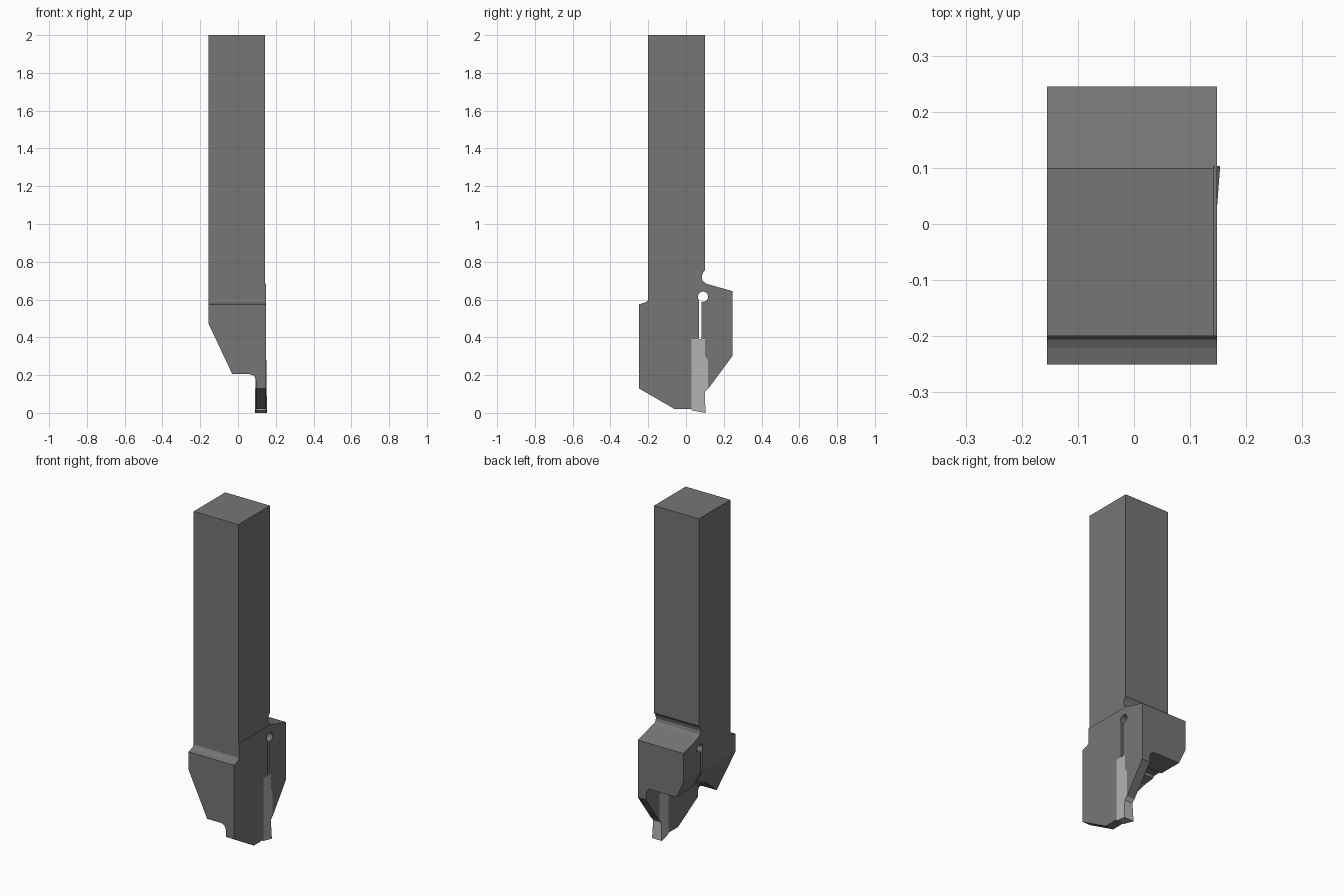
import bpy, bmesh, math

if "Cube" in bpy.data.objects:
    bpy.data.objects.remove(bpy.data.objects["Cube"])


def make_material(name, value):
    mat = bpy.data.materials.new(name)
    mat.diffuse_color = (value, value, value, 1)
    mat.use_nodes = True
    mat.node_tree.nodes["Principled BSDF"].inputs["Base Color"].default_value = mat.diffuse_color
    return mat


steel = make_material("dark_steel", 0.18)
carbide = make_material("light_carbide", 0.45)


def loft(name, sections, mat):
    """Closed solid through a list of matching 3D loops."""
    bm = bmesh.new()
    rings = [[bm.verts.new(p) for p in s] for s in sections]
    n = len(rings[0])
    for a, b in zip(rings, rings[1:]):
        for i in range(n):
            j = (i + 1) % n
            bm.faces.new((a[i], a[j], b[j], b[i]))
    bm.faces.new(rings[0])
    bm.faces.new(rings[-1])
    bmesh.ops.recalc_face_normals(bm, faces=bm.faces)
    mesh = bpy.data.meshes.new(name)
    bm.to_mesh(mesh)
    bm.free()
    obj = bpy.data.objects.new(name, mesh)
    obj.data.materials.append(mat)
    bpy.context.collection.objects.link(obj)
    return obj


def side_prism(name, pts, x0, x1, mat):
    """Side profile (y, z) extruded along x."""
    return loft(name, [[(x, y, z) for y, z in pts] for x in (x0, x1)], mat)


def arc(cx, cz, r, a0, a1, n):
    return [(cx + r * math.cos(math.radians(a0 + (a1 - a0) * i / n)),
             cz + r * math.sin(math.radians(a0 + (a1 - a0) * i / n)))
            for i in range(n + 1)]


# Square shank with the relief groove at its foot
shank = [(-0.2, 0.685), (-0.2, 2.0), (0.1, 2.0), (0.1, 0.755),
         (0.088, 0.738), (0.083, 0.718), (0.088, 0.7), (0.104, 0.685)]
side_prism("shank", shank, -0.155, 0.142, steel)

# Head: outline runs round the insert pocket, clamp slit and slit hole
head_profile = [(-0.25, 0.13), (-0.06, 0.02), (0.03, 0.02), (0.03, 0.39), (0.07, 0.39)]
head_profile += arc(0.09, 0.615, 0.027, 222, -105, 18)
head_profile += [(0.083, 0.39), (0.1, 0.39), (0.1, 0.3), (0.117, 0.28), (0.117, 0.127),
                 (0.245, 0.3), (0.245, 0.645), (0.12, 0.68), (0.104, 0.685),
                 (-0.2, 0.685), (-0.2, 0.6), (-0.206, 0.59), (-0.22, 0.583), (-0.25, 0.575)]
head = side_prism("head", head_profile, -0.155, 0.148, steel)


# Cutter that leaves the thin blade, with a floor that rises towards the back
def relief_section(y, h):
    xf = -0.155 + (0.47 - h) / 2.12
    pts = [(-0.2, -0.1), (-0.2, 0.565), (xf, h), (0.06, h), (0.076, h - 0.004),
           (0.089, h - 0.016), (0.095, h - 0.035), (0.095, -0.1)]
    return [(x, y, z) for x, z in pts]


floor = [(-0.3, 0.205), (-0.245, 0.205), (-0.15, 0.275), (-0.03, 0.355), (0.03, 0.37), (0.3, 0.37)]
cutter = loft("relief_cutter", [relief_section(y, h) for y, h in floor], steel)
cutter.hide_render = True
cutter.hide_viewport = True
cut = head.modifiers.new("relief", 'BOOLEAN')
cut.operation = 'DIFFERENCE'
cut.solver = 'EXACT'
cut.object = cutter

# Replaceable cutting insert, widening towards the cutting edge
insert_profile = [(0.03, 0.013), (0.03, 0.39), (0.1, 0.39), (0.1, 0.3), (0.117, 0.28),
                  (0.117, 0.13), (0.1, 0.11), (0.103, 0.0)]


def flank(side):
    pts = []
    for y, z in insert_profile:
        edge = 0.032 if z < 0.05 and y > 0.05 else 0.0265
        pts.append((0.1215 + side * edge, y, z))
    return pts


loft("cutting_insert", [flank(-1), flank(1)], carbide)
